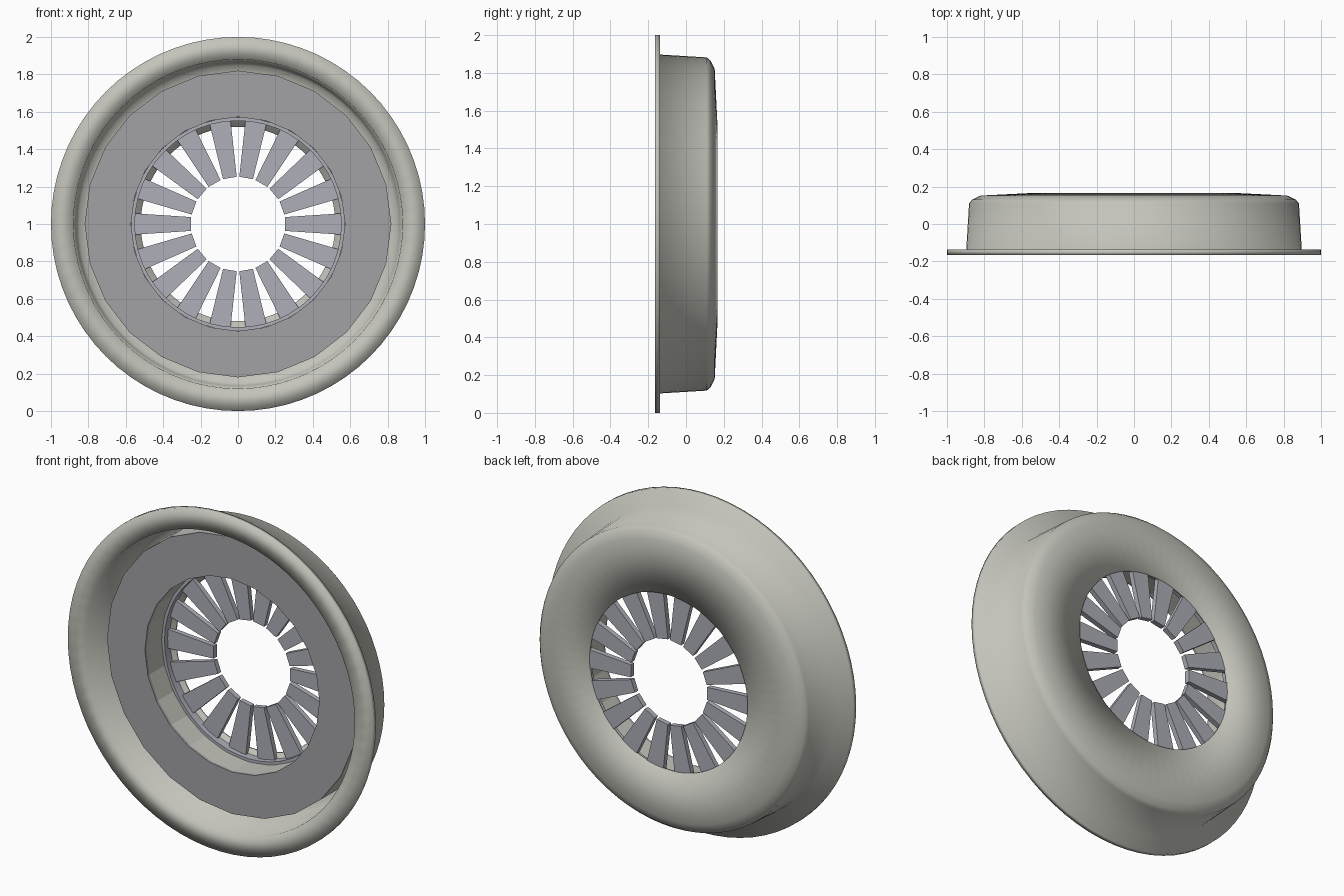
import bpy, bmesh, math

if "Cube" in bpy.data.objects:
    bpy.data.objects.remove(bpy.data.objects["Cube"])


def material(name, rgb):
    m = bpy.data.materials.new(name)
    m.diffuse_color = (*rgb, 1)
    m.use_nodes = True
    m.node_tree.nodes["Principled BSDF"].inputs["Base Color"].default_value = m.diffuse_color
    return m


SHELL = material("warm_grey", (0.55, 0.55, 0.50))
PLATE = material("dark_grey", (0.36, 0.36, 0.38))
VENT = material("blue_grey", (0.42, 0.43, 0.48))


def finish(bm, name, mat, smooth=None):
    bmesh.ops.recalc_face_normals(bm, faces=bm.faces[:])
    me = bpy.data.meshes.new(name)
    bm.to_mesh(me)
    bm.free()
    ob = bpy.data.objects.new(name, me)
    bpy.context.collection.objects.link(ob)
    me.materials.append(mat)
    if smooth:
        bpy.ops.object.select_all(action='DESELECT')
        ob.select_set(True)
        bpy.context.view_layer.objects.active = ob
        bpy.ops.object.shade_smooth_by_angle(angle=math.radians(smooth))
    return ob


def polar(r, a, y):
    return (r * math.cos(a), y, 1 + r * math.sin(a))


def revolve(name, profile, sides, mat, smooth=None):
    """Spin a closed (radius, y) profile around the horizontal axis at z = 1."""
    bm = bmesh.new()
    rings = [[bm.verts.new(polar(r, 2 * math.pi * i / sides, y)) for r, y in profile]
             for i in range(sides)]
    n = len(profile)
    for i in range(sides):
        a, b = rings[i], rings[(i + 1) % sides]
        for j in range(n):
            k = (j + 1) % n
            bm.faces.new((a[j], a[k], b[k], b[j]))
    return finish(bm, name, mat, smooth)


# Dished shell with a thin flange and an open centre
revolve("dish_shell", [
    (0.88, -0.165), (1.0, -0.165), (1.0, -0.137), (0.897, -0.137),
    (0.882, 0.11), (0.865, 0.13), (0.82, 0.152), (0.52, 0.167),
    (0.52, 0.152), (0.81, 0.137), (0.85, 0.118), (0.865, 0.10)],
    72, SHELL, 100)

# Faceted inner plate and the wall of its centre hole
revolve("inner_plate", [(0.572, -0.055), (0.82, -0.055), (0.82, -0.04), (0.572, -0.04)],
        24, PLATE)
revolve("plate_body", [(0.572, -0.04), (0.82, -0.04), (0.82, 0.138), (0.572, 0.151)],
        24, SHELL)

# Ring that carries the vent blades
revolve("vent_ring", [(0.552, 0.10), (0.57, 0.10), (0.57, 0.155), (0.552, 0.155)],
        48, VENT, 30)

# Eighteen tapered blades pointing at the centre
bm = bmesh.new()
COUNT = 18
for i in range(COUNT):
    t = 2 * math.pi * i / COUNT
    c, s = math.cos(t), math.sin(t)
    loops = []
    for y in (0.13, 0.16):
        corners = [(0.25, -0.037), (0.555, -0.057), (0.555, 0.057), (0.25, 0.037)]
        loops.append([bm.verts.new((u * c - v * s, y, 1 + u * s + v * c)) for u, v in corners])
    front, back = loops
    bm.faces.new(front)
    bm.faces.new(back[::-1])
    for j in range(4):
        k = (j + 1) % 4
        bm.faces.new((front[j], back[j], back[k], front[k]))
finish(bm, "vent_blades", VENT)
